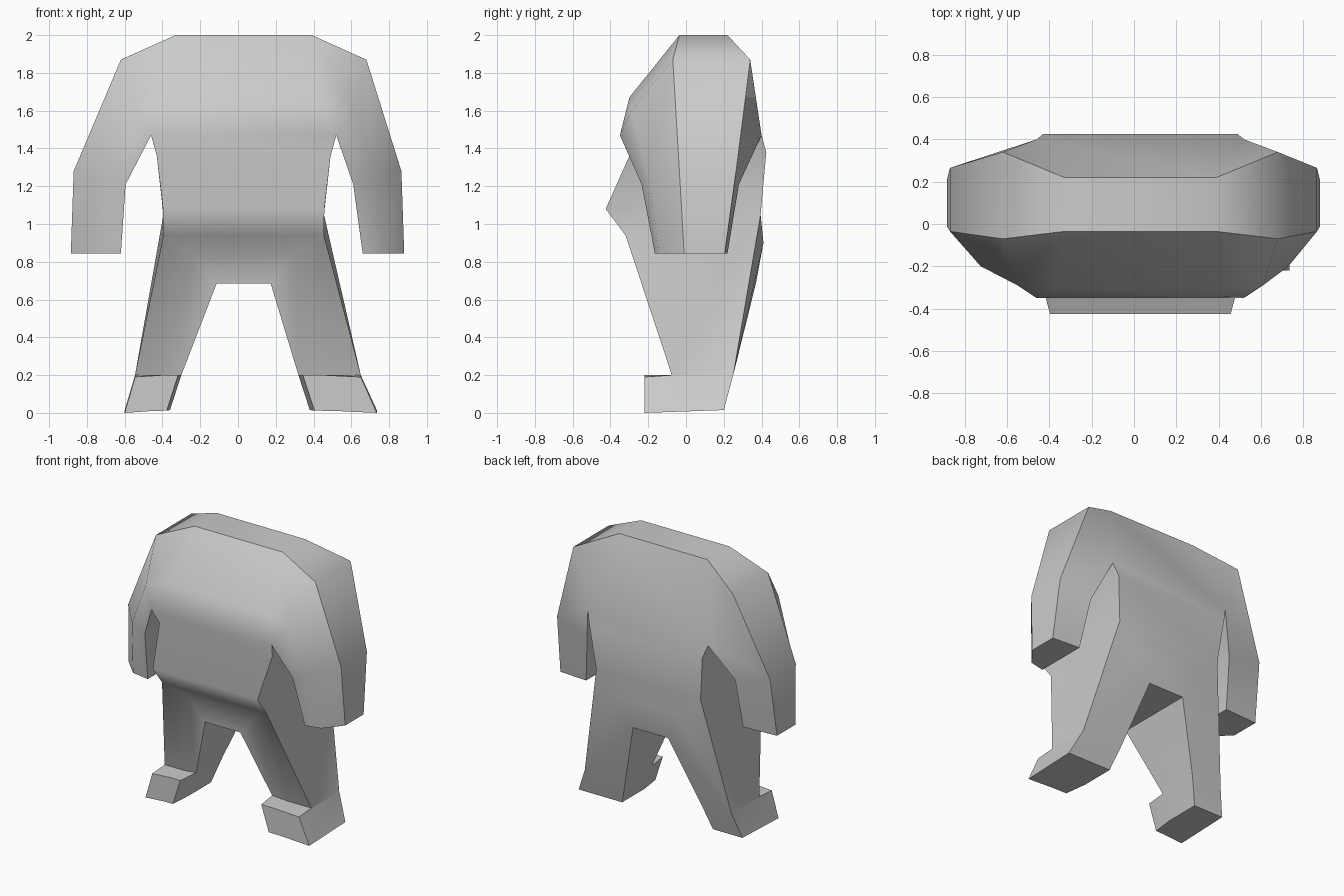
import bpy, bmesh

if "Cube" in bpy.data.objects:
    bpy.data.objects.remove(bpy.data.objects["Cube"])

bm = bmesh.new()
cache = {}


def vert(p):
    """Shared vertex at a position, so neighbouring parts weld."""
    key = tuple(round(c, 4) for c in p)
    if key not in cache:
        cache[key] = bm.verts.new(key)
    return cache[key]


def face(*points):
    verts = list(dict.fromkeys(vert(p) for p in points))
    if len(verts) > 2 and not bm.faces.get(verts):
        bm.faces.new(verts)


def loft(rings):
    """Skin closed rings and cap the last one."""
    for a, b in zip(rings, rings[1:]):
        for i in range(len(a)):
            j = (i + 1) % len(a)
            face(a[i], a[j], b[j], b[i])
    face(*rings[-1])


def crease(*points):
    """Keep the edges along a chain of points sharp."""
    for a, b in zip(points, points[1:]):
        bm.edges.get((vert(a), vert(b))).smooth = False


def body_point(side, w, y, z):
    return (0.03 + side * w, y, z)


def limb_ring(side, limits, points):
    """Ring whose points run from the limb's inner (0) to outer (1) x limit."""
    inner, outer = limits[0] if side < 0 else limits[1]
    return [(side * (inner + (outer - inner) * t), y, z) for t, y, z in points]


# Torso profile: half width, y, z, going down the front and up the back
profile = {
    "top_f": (0.36, -0.035, 2.0), "chest": (0.40, -0.30, 1.67),
    "pit_f": (0.49, -0.35, 1.47), "rib_f": (0.46, -0.30, 1.36),
    "belly": (0.427, -0.425, 1.08), "hip_f": (0.425, -0.32, 0.94),
    "groin": (0.27, -0.23, 0.845), "crotch_f": (0.143, -0.22, 0.685),
    "crotch_b": (0.143, 0.37, 0.685), "seat": (0.26, 0.41, 0.90),
    "hip_b": (0.425, 0.395, 1.05), "rib_b": (0.46, 0.425, 1.38),
    "pit_b": (0.49, 0.40, 1.47), "top_b": (0.36, 0.22, 2.0),
}
left, right = [{k: body_point(s, *p) for k, p in profile.items()} for s in (-1, 1)]
names = list(profile)
for a, b in zip(names, names[1:] + names[:1]):
    face(left[a], right[a], right[b], left[b])
crease(left["top_f"], right["top_f"])
crease(left["top_b"], right["top_b"])

for side, t in ((-1, left), (1, right)):
    # Flanks between armpit and hip
    for quad in ("pit_f rib_f rib_b pit_b", "rib_f belly hip_b rib_b", "belly hip_f hip_b"):
        face(*[t[n] for n in quad.split()])

    # Arm: shoulder, elbow, hand
    root = [t[n] for n in ("top_f", "chest", "pit_f", "pit_b", "top_b")]
    shoulder = [body_point(side, 0.65, -0.07, 1.87), body_point(side, 0.58, -0.29, 1.60),
                t["pit_f"], t["pit_b"], body_point(side, 0.65, 0.34, 1.87)]
    elbow = limb_ring(side, ((0.595, 0.87), (0.61, 0.865)),
                      [(1, -0.035, 1.28), (0.47, -0.20, 1.25), (0, -0.235, 1.21),
                       (0, 0.28, 1.21), (1, 0.265, 1.28)])
    hand = limb_ring(side, ((0.62, 0.885), (0.66, 0.88)),
                     [(1, -0.01, 0.845), (0.52, -0.14, 0.845), (0, -0.165, 0.845),
                      (0, 0.22, 0.845), (1, 0.205, 0.845)])
    arm = [root, shoulder, elbow, hand]
    loft(arm)
    for i in (0, 4):
        crease(*[ring[i] for ring in arm])

    # Leg: hip, ankle, foot top, sole
    hip = [t[n] for n in ("hip_f", "groin", "crotch_f", "crotch_f", "crotch_b", "seat", "hip_b")]
    ankle_x = ((0.30, 0.545), (0.32, 0.65))
    back = [(0, -0.06, 0.2), (0, 0.25, 0.2), (1, 0.25, 0.2), (1, 0.25, 0.2)]
    ankle = limb_ring(side, ankle_x, [(1, -0.075, 0.2), (0.4, -0.075, 0.2), (0, -0.06, 0.2)] + back)
    toe = limb_ring(side, ankle_x, [(1, -0.22, 0.19), (0.4, -0.22, 0.2), (0.07, -0.22, 0.2)] + back)
    sole = limb_ring(side, ((0.36, 0.60), (0.38, 0.735)),
                     [(1, -0.22, 0.0), (0.4, -0.22, 0.01), (0.07, -0.22, 0.012), (0, -0.06, 0.015),
                      (0, 0.2, 0.015), (1, 0.2, 0.015), (1, 0.2, 0.015)])
    loft([hip, ankle, toe, sole])

bmesh.ops.recalc_face_normals(bm, faces=bm.faces)
mesh = bpy.data.meshes.new("body")
bm.to_mesh(mesh)
bm.free()
body = bpy.data.objects.new("body", mesh)
bpy.context.collection.objects.link(body)
bpy.context.view_layer.objects.active = body
body.select_set(True)
bpy.ops.object.shade_smooth_by_angle(angle=1.13, keep_sharp_edges=True)
